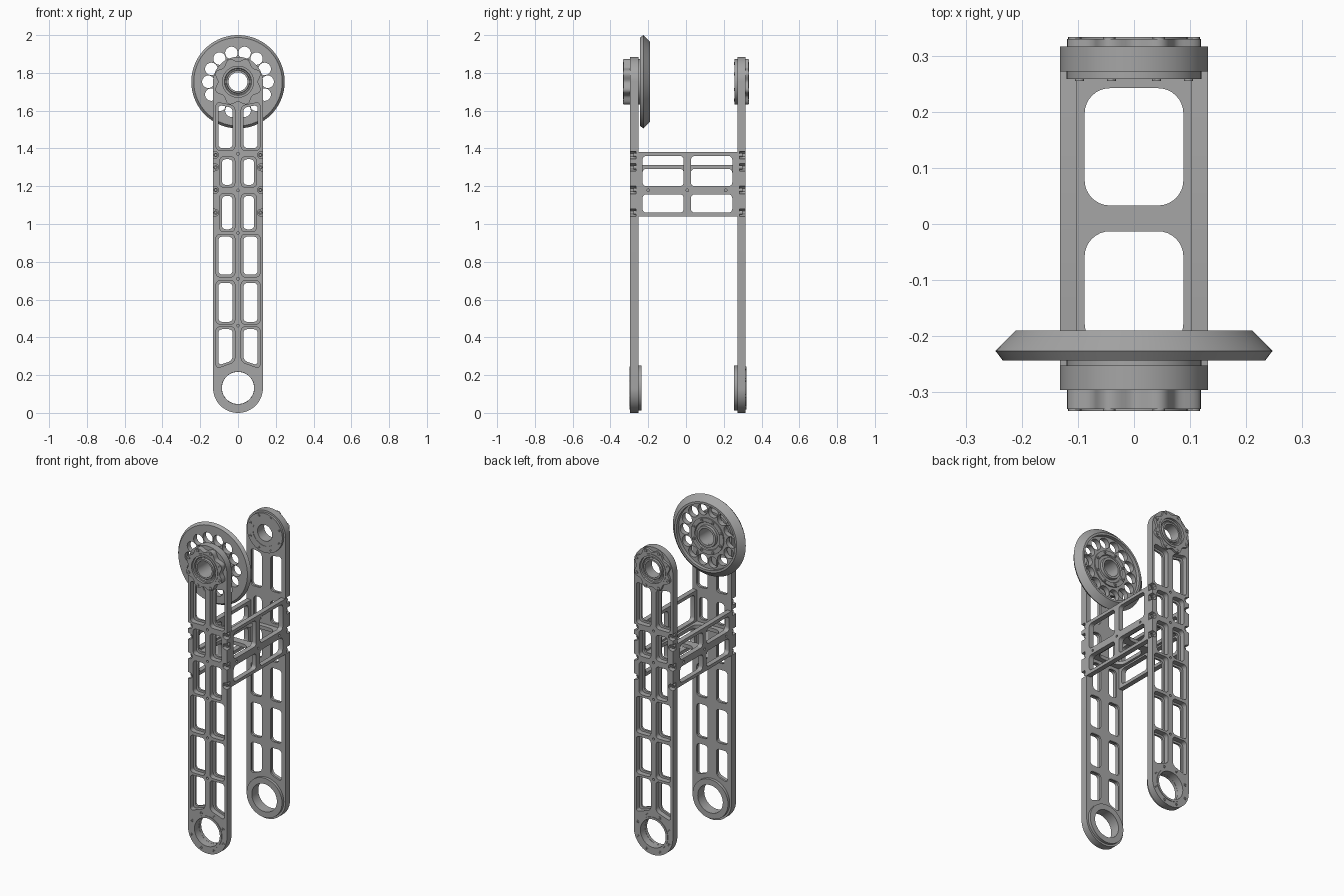
import bpy, bmesh
from math import cos, sin, pi
from mathutils import Matrix

if "Cube" in bpy.data.objects:
    bpy.data.objects.remove(bpy.data.objects["Cube"])

GREY = (0.38, 0.38, 0.38, 1)
metal = bpy.data.materials.new("machined grey metal")
metal.use_nodes = True
metal.diffuse_color = GREY
metal.node_tree.nodes["Principled BSDF"].inputs["Base Color"].default_value = GREY

# Drawing planes: (u, v, thickness) to world axes
FRONT = Matrix(((1, 0, 0, 0), (0, 0, 1, 0), (0, 1, 0, 0), (0, 0, 0, 1)))
SIDE = Matrix(((0, 0, 1, 0), (1, 0, 0, 0), (0, 1, 0, 0), (0, 0, 0, 1)))
FLAT = Matrix.Identity(4)
MID = 0.01          # the two arms mirror about this y
HALF = 0.132        # half width of an arm
TOP, LOW = 1.753, 0.132   # bearing centres
BOLT_Z = (1.365, 1.30, 1.18, 1.06)


def finish(name, mesh):
    bm = bmesh.new()
    bm.from_mesh(mesh)
    bmesh.ops.remove_doubles(bm, verts=bm.verts, dist=0.00005)
    bmesh.ops.recalc_face_normals(bm, faces=bm.faces)
    bm.to_mesh(mesh)
    bm.free()
    mesh.materials.clear()
    mesh.materials.append(metal)
    mesh.shade_smooth()
    mesh.set_sharp_from_angle(angle=0.5)
    obj = bpy.data.objects.new(name, mesh)
    bpy.context.collection.objects.link(obj)
    return obj


def slab(name, loops, a, b, plane=FRONT):
    """Flat part from an outline plus hole loops, between depths a and b."""
    curve = bpy.data.curves.new(name, "CURVE")
    curve.dimensions = "2D"
    curve.fill_mode = "BOTH"
    curve.extrude = abs(b - a) / 2
    for loop in loops:
        spline = curve.splines.new("POLY")
        spline.points.add(len(loop) - 1)
        for point, (u, v) in zip(spline.points, loop):
            point.co = (u, v, 0, 1)
        spline.use_cyclic_u = True
    temp = bpy.data.objects.new("temp", curve)
    bpy.context.collection.objects.link(temp)
    graph = bpy.context.evaluated_depsgraph_get()
    mesh = bpy.data.meshes.new_from_object(temp.evaluated_get(graph))
    bpy.data.objects.remove(temp)
    mesh.transform(plane @ Matrix.Translation((0, 0, (a + b) / 2)))
    return finish(name, mesh)


def lathe(name, profile, steps=64):
    """Closed (radius, y) profile spun around the upper bearing axis."""
    bm = bmesh.new()
    rings = [[bm.verts.new((r * cos(2 * pi * k / steps), y, TOP + r * sin(2 * pi * k / steps)))
              for r, y in profile] for k in range(steps)]
    n = len(profile)
    for k in range(steps):
        p, q = rings[k], rings[(k + 1) % steps]
        for i in range(n):
            j = (i + 1) % n
            bm.faces.new((p[i], p[j], q[j], q[i]))
    mesh = bpy.data.meshes.new(name)
    bm.to_mesh(mesh)
    bm.free()
    return finish(name, mesh)


def circle(u, v, r, n=48):
    return [(u + r * cos(2 * pi * k / n), v + r * sin(2 * pi * k / n)) for k in range(n)]


def ring_of(n, v, r, shift=0.5):
    return [(r * cos(2 * pi * (k + shift) / n), v + r * sin(2 * pi * (k + shift) / n)) for k in range(n)]


def box(u0, u1, v0, v1, r, seg=5):
    """Rounded rectangle."""
    pts = []
    corners = ((u1 - r, v1 - r), (u0 + r, v1 - r), (u0 + r, v0 + r), (u1 - r, v0 + r))
    for c, (u, v) in enumerate(corners):
        for k in range(seg + 1):
            t = (c + k / seg) * pi / 2
            pts.append((u + r * cos(t), v + r * sin(t)))
    return pts


def arm_outline(notched):
    """Long shape with round ends, optionally with bolt notches on the edges."""
    edge = []
    if notched:
        for z in BOLT_Z:
            edge += [(HALF, z - 0.02), (0.112, z - 0.016), (0.104, z - 0.008),
                     (0.104, z + 0.008), (0.112, z + 0.016), (HALF, z + 0.02)]
        edge.sort(key=lambda p: p[1])
    top = [(HALF * cos(pi * k / 32), TOP + HALF * sin(pi * k / 32)) for k in range(33)]
    bottom = [(-HALF * cos(pi * k / 32), LOW - HALF * sin(pi * k / 32)) for k in range(33)]
    return edge + top + [(-u, v) for u, v in reversed(edge)] + bottom


# Window rows: low z, high z, outer x, slant of bottom, slant of top
ROWS = ((0.235, 0.455, 0.116, 0.035, 0), (0.47, 0.70, 0.116, 0, 0), (0.72, 0.945, 0.116, 0, 0),
        (0.96, 1.16, 0.097, 0, 0), (1.195, 1.355, 0.097, 0, 0), (1.39, 1.645, 0.116, 0, -0.02))


def windows(inset):
    loops = []
    for z0, z1, x1, low, high in ROWS:
        loop = box(0.017 + inset, x1 - inset, z0 + inset, z1 - inset, 0.02)
        middle = (z0 + z1) / 2
        loop = [(u, v + (low if v < middle else high) * (x1 - u) / (x1 - 0.017)) for u, v in loop]
        loops += [loop, [(-u, v) for u, v in loop]]
    return loops


def bolts(name, places, a, b, r=0.011):
    for u, v in places:
        slab(name, [circle(u, v, r, 16), circle(u, v, r * 0.5, 6)], a, b)


# Two arms: thin inner skin, deep outer ribs, bearing seats and bolts
for side, label, cap_depth in ((-1, "front", 0.037), (1, "back", 0.017)):
    def y(d, s=side):
        return MID + s * d
    holes = [circle(0, TOP, 0.086), circle(0, LOW, 0.09)]
    slab(label + "_arm_skin", [arm_outline(False)] + holes + windows(0.012), y(0.262), y(0.274))
    pin_holes = [circle(0, z, 0.007, 12) for z in (0.462, 0.71, 0.952, 1.178, 1.372)]
    slab(label + "_arm_ribs", [arm_outline(True)] + holes + windows(0) + pin_holes, y(0.274), y(0.306))
    for s in (-1, 1):
        bolts(label + "_edge_bolt", [(s * 0.118, z) for z in BOLT_Z], y(0.274), y(0.288))

    # Lower bearing seat
    slab(label + "_lower_seat", [circle(0, LOW, 0.12), circle(0, LOW, 0.085)], y(0.245), y(0.264))
    slab(label + "_lower_lip", [circle(0, LOW, 0.099), circle(0, LOW, 0.086)], y(0.262), y(0.309))
    bolts(label + "_lower_bolt", ring_of(8, LOW, 0.114), y(0.305), y(0.309), 0.009)

    # Upper lobed cap with bearing
    lobes = []
    for k in range(96):
        t = 2 * pi * k / 96
        r = 0.117 - 0.011 * cos(8 * t)
        lobes.append((r * cos(t), TOP + r * sin(t)))
    out = 0.306 + cap_depth
    slab(label + "_bearing_cap", [lobes, circle(0, TOP, 0.082)], y(0.306), y(out - 0.003))
    lathe(label + "_cap_lip", [(0.082, y(0.3)), (0.095, y(0.3)), (0.095, y(out)), (0.082, y(out))])
    lathe(label + "_bearing", [(0.05, y(0.25)), (0.087, y(0.25)), (0.087, y(out - 0.014)),
                               (0.072, y(out - 0.014)), (0.068, y(out - 0.02)),
                               (0.062, y(out - 0.02)), (0.06, y(out - 0.008)), (0.05, y(out - 0.008))])
    slab(label + "_inner_flange", [circle(0, TOP, 0.12), circle(0, TOP, 0.08)], y(0.248), y(0.264))
    bolts(label + "_cap_bolt", ring_of(8, TOP, 0.115), y(out - 0.006), y(out))
    bolts(label + "_flange_bolt", ring_of(8, TOP, 0.105), y(0.245), y(0.25), 0.008)

# Drive wheel: bevelled rim, drilled web and hub
lathe("wheel_rim", [(0.198, -0.243), (0.234, -0.243), (0.247, -0.226), (0.211, -0.19), (0.198, -0.19)], 96)
drilled = [circle(u, v, 0.036 + 0.002, 24) for u, v in ring_of(14, TOP, 0.157, 0)]
drilled = [circle(u, v, 0.033, 24) for u, v in
           ((0.157 * sin(2 * pi * (k + 0.5) / 14), TOP + 0.157 * cos(2 * pi * (k + 0.5) / 14)) for k in range(14))]
slab("wheel_web", [circle(0, TOP, 0.2, 96), circle(0, TOP, 0.05)] + drilled, -0.243, -0.212)
lathe("wheel_hub", [(0.05, -0.24), (0.11, -0.24), (0.11, -0.205), (0.085, -0.205),
                    (0.08, -0.215), (0.066, -0.215), (0.064, -0.196), (0.05, -0.196)])
bolts("wheel_hub_bolt", ring_of(8, TOP, 0.098), -0.207, -0.2, 0.009)

# Cross bridge: two side panels and a deck between them
SPANS = ((-0.23, -0.012), (0.026, 0.245))
for s, label, top in ((1, "left", 1.38), (-1, "right", 1.312)):
    loops = [box(-0.262, 0.28, 1.04, top, 0.004)]
    for low, high in ((1.06, 1.157), (1.20, top - 0.02)):
        loops += [box(a, b, low, high, 0.02) for a, b in SPANS]
    loops += [circle(u, 1.178, 0.007, 12) for u in (-0.2, 0.007, 0.21)]
    slab(label + "_bridge_panel", loops, s * 0.102, s * HALF, SIDE)
deck = [box(-0.102, 0.102, -0.254, 0.274, 0.004)]
deck += [box(-0.088, 0.088, a, b, 0.045, 8) for a, b in ((-0.222, -0.013), (0.033, 0.242))]
slab("bridge_deck", deck, 1.167, 1.189, FLAT)
